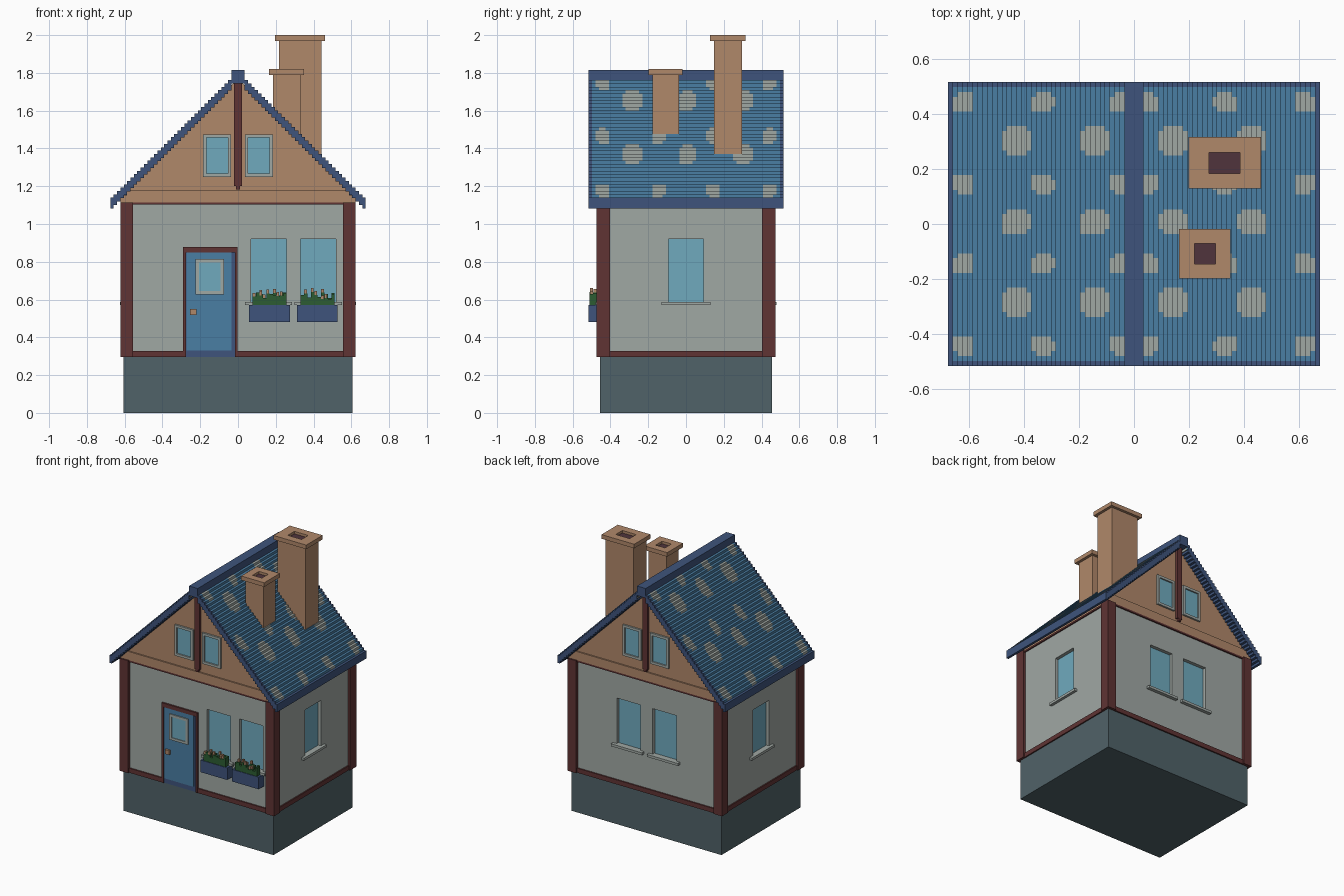
import bpy, bmesh, random

if "Cube" in bpy.data.objects:
    bpy.data.objects.remove(bpy.data.objects["Cube"])
random.seed(4)


def material(name, r, g, b):
    lin = [((c / 255 + 0.055) / 1.055) ** 2.4 for c in (r, g, b)] + [1]
    m = bpy.data.materials.new(name)
    m.use_nodes = True
    m.diffuse_color = lin
    m.node_tree.nodes["Principled BSDF"].inputs["Base Color"].default_value = lin
    return m


SLATE = material("slate", 80, 98, 104)
PALE = material("pale grey", 160, 168, 164)
BROWN = material("red brown", 96, 52, 52)
TAN = material("tan", 176, 136, 106)
BLUE = material("tile blue", 74, 126, 164)
NAVY = material("navy", 62, 84, 124)
GLASS = material("glass", 112, 170, 190)
GREEN = material("leaf green", 44, 92, 50)
SOOT = material("soot", 80, 52, 60)


def finish(name, bm, *mats):
    me = bpy.data.meshes.new(name)
    bm.normal_update()
    bm.to_mesh(me)
    bm.free()
    for m in mats:
        me.materials.append(m)
    ob = bpy.data.objects.new(name, me)
    bpy.context.collection.objects.link(ob)
    return ob


def boxes(name, mat, *items):
    """One object from boxes given as x0, x1, y0, y1, z0, z1."""
    bm = bmesh.new()
    for x0, x1, y0, y1, z0, z1 in items:
        vs = bmesh.ops.create_cube(bm, size=1)["verts"]
        for v in vs:
            v.co = (x1 if v.co.x > 0 else x0, y1 if v.co.y > 0 else y0, z1 if v.co.z > 0 else z0)
    return finish(name, bm, mat)


def facing(side, x0, x1, d0, d1, z0, z1):
    """Box on the front (-1) or back (1), d measured outward from the centre."""
    ys = sorted((side * d0, side * d1))
    return (x0, x1, ys[0], ys[1], z0, z1)


def ring(side, x0, x1, d0, d1, z0, z1, w, top=None):
    t = top or w
    return [facing(side, x0, x0 + w, d0, d1, z0, z1), facing(side, x1 - w, x1, d0, d1, z0, z1),
            facing(side, x0 + w, x1 - w, d0, d1, z0, z0 + w), facing(side, x0 + w, x1 - w, d0, d1, z1 - t, z1)]


# Body dimensions
BX, BY, FLOOR, EAVE = 0.605, 0.455, 0.295, 1.115
W0, W1 = 0.585, 0.92
boxes("foundation", SLATE, (-BX, BX, -BY, BY, 0, FLOOR))
walls = boxes("walls", PALE, (-BX, BX, -BY, BY, FLOOR, EAVE))

# Recessed windows: pockets cut in the walls, glass inside, sills below
pockets, glass, sills = [], [], []
for side, x0, x1 in ((-1, .068, .257), (-1, .33, .52), (1, .05, .24), (1, -.24, -.05)):
    pockets.append(facing(side, x0, x1, BY - .03, BY + .05, W0, W1))
    glass.append(facing(side, x0, x1, BY - .035, BY - .025, W0, W1))
    sills.append(facing(side, x0 - .03, x1 + .03, BY - .02, BY + .025, W0 - .015, W0 + .003))
for s in (-1, 1):
    def span(a, b):
        return sorted((s * a, s * b))
    pockets.append((*span(BX - .03, BX + .05), -.093, .093, W0, W1))
    glass.append((*span(BX - .035, BX - .025), -.093, .093, W0, W1))
    sills.append((*span(BX - .02, BX + .02), -.13, .13, W0 - .015, W0 + .003))
cutter = boxes("window_cutter", PALE, *pockets)
cutter.hide_render = True
mod = walls.modifiers.new("pockets", "BOOLEAN")
mod.object, mod.solver = cutter, "EXACT"
bpy.context.view_layer.objects.active = walls
bpy.ops.object.modifier_apply(modifier=mod.name)
bpy.data.objects.remove(cutter)
boxes("window_glass", GLASS, *glass)
boxes("window_sills", PALE, *sills)

# Timber corner posts and rails
timber = []
for sx in (-1, 1):
    for sy in (-1, 1):
        xs, ys = sorted((sx * .555, sx * .623)), sorted((sy * .403, sy * .475))
        timber.append((*xs, *ys, FLOOR, EAVE))
    for z0, z1 in ((FLOOR, .328), (1.103, EAVE)):
        xs = sorted((sx * (BX - .01), sx * (BX + .009)))
        timber.append((*xs, -.41, .41, z0, z1))
        if sx < 0 and z0 == FLOOR:  # front bottom rail stops at the door
            timber += [facing(-1, -.56, -.285, .44, .465, z0, z1), facing(-1, -.005, .56, .44, .465, z0, z1)]
        else:
            timber.append(facing(sx, -.56, .56, .44, .465, z0, z1))
boxes("timber_frame", BROWN, *timber)

# Gable body, bands, king posts and attic windows
bm = bmesh.new()
outline = [(-BX, EAVE), (BX, EAVE), (BX, 1.165), (0, 1.77), (-BX, 1.165)]
face = bm.faces.new([bm.verts.new((x, -BY, z)) for x, z in outline])
ext = bmesh.ops.extrude_face_region(bm, geom=[face])["geom"]
bmesh.ops.translate(bm, vec=(0, 2 * BY, 0), verts=[e for e in ext if isinstance(e, bmesh.types.BMVert)])
bmesh.ops.recalc_face_normals(bm, faces=bm.faces)
finish("gable", bm, TAN)
bands, posts, frames, panes = [], [], [], []
for side in (-1, 1):
    bands += [facing(side, -.623, .623, .44, .465, EAVE, 1.15), facing(side, -.59, .59, .44, .465, 1.15, 1.178)]
    posts += [facing(side, -.02, .02, .44, .475, 1.2, 1.765), facing(side, -.01, .01, .44, .475, 1.182, 1.2)]
    for cx in (-.111, .111):
        frames += ring(side, cx - .075, cx + .075, .44, .468, 1.25, 1.475, .018)
        panes.append(facing(side, cx - .06, cx + .06, .44, .458, 1.26, 1.465))
boxes("gable_bands", TAN, *bands)
boxes("king_posts", BROWN, *posts)

# Door with frame, border, light and handle
boxes("door_frame", BROWN, *ring(-1, -.29, -.002, .44, .468, FLOOR, .878, .015, .03)[:2],
      facing(-1, -.28, -.012, .44, .468, .85, .878))
boxes("door_border", NAVY, facing(-1, -.275, -.017, .44, .46, FLOOR, .85))
boxes("door_panel", BLUE, facing(-1, -.272, -.035, .44, .464, .33, .848))
frames += ring(-1, -.225, -.075, .44, .472, .628, .815, .018)
panes.append(facing(-1, -.21, -.09, .44, .467, .64, .805))
boxes("door_handle", TAN, facing(-1, -.255, -.22, .44, .48, .518, .55))
boxes("light_frames", PALE, *frames)
boxes("light_panes", GLASS, *panes)

# Flower boxes with leaves and blossoms
planters, leaves, blossoms = [], [], []
for x0, x1 in ((.058, .274), (.312, .528)):
    planters.append(facing(-1, x0, x1, .45, .515, .482, .57))
    x = x0 + .02
    while x < x1 - .03:
        for d in (.475, .493):
            top = random.uniform(.6, .64)
            leaves.append(facing(-1, x, x + .018, d, d + .018, .56, top))
            if random.random() < .35:
                blossoms.append(facing(-1, x, x + .014, d, d + .014, top - .01, top + .02))
        x += .018
boxes("flower_boxes", NAVY, *planters)
boxes("leaves", GREEN, *leaves)
boxes("blossoms", TAN, *blossoms)

# Stepped roof: unit squares, spots coloured by position
STEP, COLS, ROWS, RX, RY, THICK = .0178, 36, 58, .035, .515, .056


def is_spot(x, y):
    for k in range(3):
        for cx, off, hx, hy in ((.045 + k * .288, .146, .042, .038), (.142 + k * .288, .007, .05, .05)):
            for i in (-2, -1, 0, 1):
                dx, dy = abs(x - cx), abs(y - off - i * .293)
                if dx < hx and dy < hy and dx + dy < hx + hy - .022:
                    return True
    return False


bm = bmesh.new()
for s in (-1, 1):
    def quad(pts, colour):
        vs = [bm.verts.new((s * x, y, z)) for x, y, z in (pts if s > 0 else pts[::-1])]
        bm.faces.new(vs).material_index = colour

    for c in range(COLS):
        x0 = RX + c * STEP
        x1 = x0 + STEP
        top = 1.815 - x1
        low, last = top - THICK, c == COLS - 1
        drop = low if last else top - STEP
        for r in range(ROWS):
            y0, y1 = -RY + r * 2 * RY / ROWS, -RY + (r + 1) * 2 * RY / ROWS
            edge = last or r in (0, ROWS - 1)
            colour = 0 if edge else 2 if is_spot((x0 + x1) / 2, (y0 + y1) / 2) else 1
            quad([(x0, y0, top), (x1, y0, top), (x1, y1, top), (x0, y1, top)], colour)
            quad([(x1, y0, top), (x1, y0, drop), (x1, y1, drop), (x1, y1, top)], colour)
        quad([(x0, -RY, low), (x1, -RY, low), (x1, -RY, top), (x0, -RY, top)], 0)
        quad([(x0, RY, top), (x1, RY, top), (x1, RY, low), (x0, RY, low)], 0)
        quad([(x0, RY, low), (x1, RY, low), (x1, -RY, low), (x0, -RY, low)], 0)
        quad([(x0, -RY, low), (x0, -RY, low + STEP), (x0, RY, low + STEP), (x0, RY, low)], 0)
bmesh.ops.remove_doubles(bm, verts=bm.verts, dist=.0005)
finish("roof", bm, NAVY, BLUE, PALE)
boxes("ridge", NAVY, (-RX, RX, -RY, RY, 1.745, 1.815))

# Chimneys with open caps and dark flues
for name, cx, cy, hx, hy, base, top, fx, fy in (
        ("tall_chimney", .329, .222, .112, .074, 1.33, 2.0, .056, .038),
        ("short_chimney", .257, -.108, .073, .07, 1.44, 1.82, .038, .037)):
    stack, rim = top - .03, .02
    boxes(name, TAN, (cx - hx, cx + hx, cy - hy, cy + hy, base, stack))
    X, Y = hx + rim, hy + rim
    boxes(name + "_cap", TAN,
          (cx - X, cx - fx, cy - Y, cy + Y, stack, top), (cx + fx, cx + X, cy - Y, cy + Y, stack, top),
          (cx - fx, cx + fx, cy - Y, cy - fy, stack, top), (cx - fx, cx + fx, cy + fy, cy + Y, stack, top))
    boxes(name + "_flue", SOOT, (cx - fx, cx + fx, cy - fy, cy + fy, stack - .01, stack + .012))
